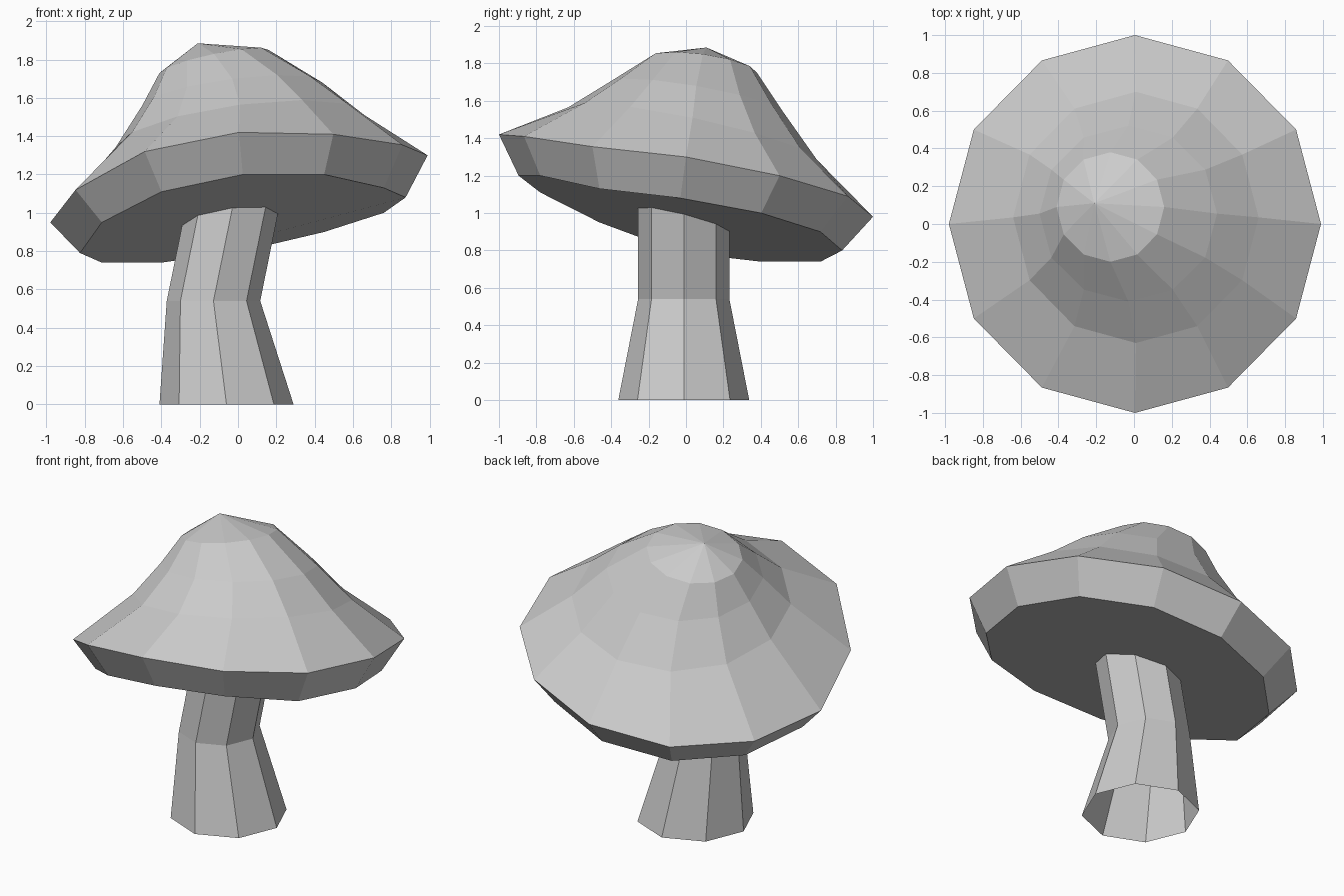
import bpy, bmesh
from math import cos, sin, tau

if "Cube" in bpy.data.objects:
    bpy.data.objects.remove(bpy.data.objects["Cube"])


def ring(bm, n, cx, cy, rx, ry, z):
    """Ring of n vertices; z is a list, or (mean, tilt along x, tilt along y)."""
    verts = []
    for i in range(n):
        c, s = cos(tau * i / n), sin(tau * i / n)
        h = z[i] if len(z) == n else z[0] + z[1] * c + z[2] * s
        verts.append(bm.verts.new((cx + rx * c, cy + ry * s, h)))
    return verts


def bridge(bm, lower, upper):
    n = len(lower)
    for i in range(n):
        j = (i + 1) % n
        bm.faces.new((lower[i], lower[j], upper[j], upper[i]))


def finish(bm, name):
    mesh = bpy.data.meshes.new(name)
    bm.to_mesh(mesh)
    bm.free()
    bpy.context.collection.objects.link(bpy.data.objects.new(name, mesh))


# Cap: tilted twelve-sided rings from the underside up to an off-centre tip
UNDER_Z = [1.08, 1.00, 0.90, 0.80, 0.74, 0.74, 0.79, 0.95, 1.11, 1.20, 1.20, 1.13]
RIM_Z = [1.30, 1.20, 1.09, 0.98, 0.91, 0.905, 0.95, 1.12, 1.32, 1.42, 1.41, 1.355]
bm = bmesh.new()
rings = [ring(bm, 12, *r) for r in (
    (0.025, -0.03, 0.85, 0.865, UNDER_Z),
    (0.005, 0.0, 0.985, 1.0, RIM_Z),
    (0.01, 0.035, 0.65, 0.665, (1.425, 0.085, -0.14)),
    (-0.03, 0.055, 0.47, 0.465, (1.62, 0.06, -0.08)),
    (-0.125, 0.09, 0.285, 0.29, (1.79, 0.06, -0.04)),
)]
for a, b in zip(rings, rings[1:]):
    bridge(bm, a, b)
tip = bm.verts.new((-0.21, 0.11, 1.885))
for i in range(12):
    bm.faces.new((rings[-1][i], rings[-1][(i + 1) % 12], tip))
bm.faces.new(rings[0][::-1])
finish(bm, "mushroom_cap")

# Stem: bent octagonal tube, open at the foot, its top hidden in the cap
bm = bmesh.new()
rings = [ring(bm, 8, x, -0.012, r, r, (z, 0, 0)) for x, r, z in (
    (-0.06, 0.35, 0.0),
    (-0.128, 0.244, 0.54),
    (-0.01, 0.244, 1.12),
)]
for a, b in zip(rings, rings[1:]):
    bridge(bm, a, b)
finish(bm, "mushroom_stem")
